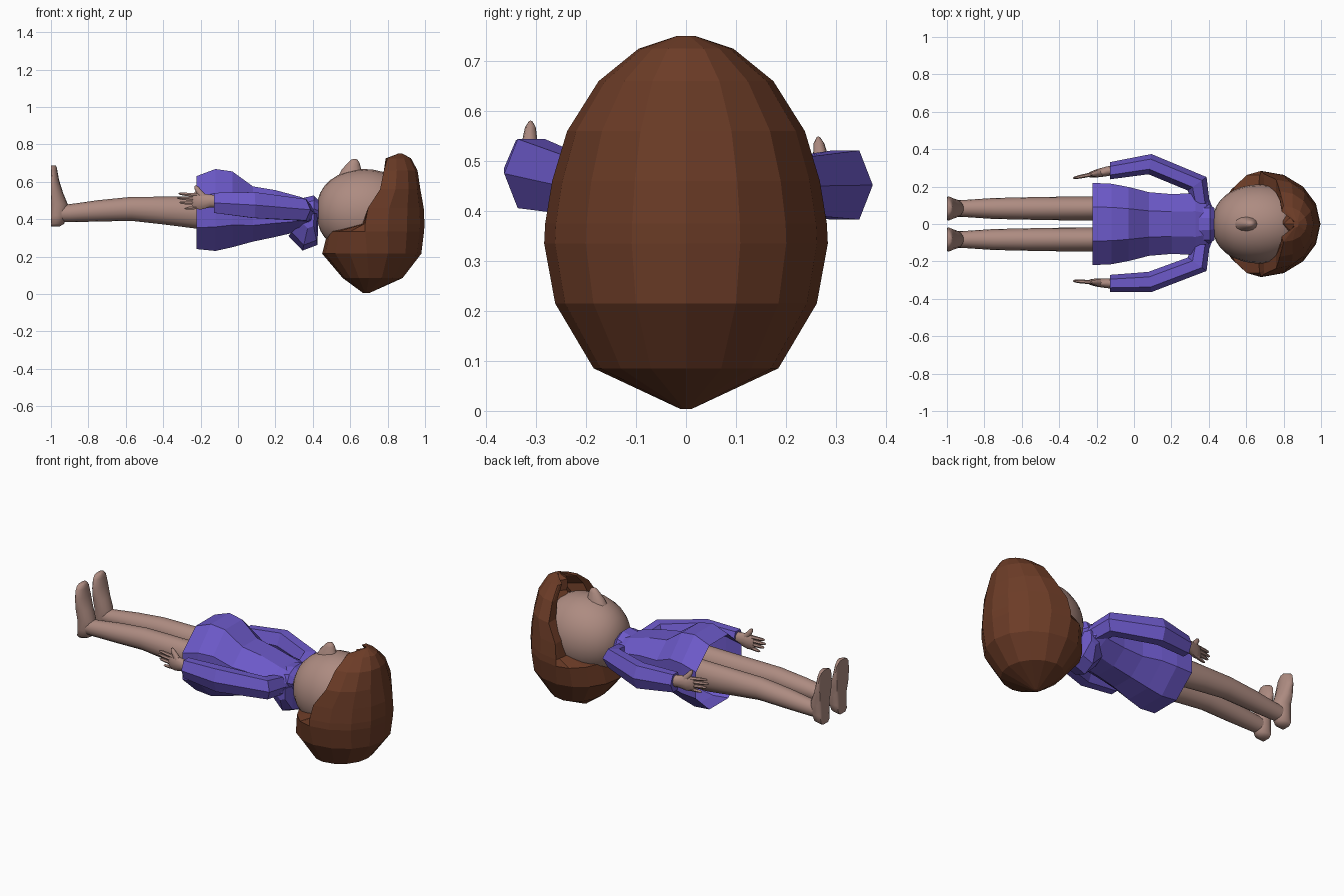
import bpy, bmesh, math
from mathutils import Vector as V


def material(name, rgb):
    m = bpy.data.materials.new(name)
    m.diffuse_color = (*rgb, 1)
    return m


SKIN = material("skin", (0.42, 0.26, 0.22))
CLOTH = material("purple_cloth", (0.15, 0.10, 0.58))
HAIR = material("brown_hair", (0.15, 0.045, 0.02))


def ring(c, a, b, n, rot=0.0):
    """Elliptical ring of n points around c with half-axes a and b."""
    c, a, b = V(c), V(a), V(b)
    return [c + a * math.cos(t) + b * math.sin(t)
            for t in (rot + 2 * math.pi * i / n for i in range(n))]


def loft(name, tubes, mat, smooth=False, cap_start=True, cap_end=True):
    """Skin one or more stacks of rings into a single object."""
    bm = bmesh.new()
    for rings in tubes:
        vs = [[bm.verts.new(p) for p in r] for r in rings]
        n = len(vs[0])
        for r0, r1 in zip(vs, vs[1:]):
            for i in range(n):
                j = (i + 1) % n
                bm.faces.new((r0[i], r0[j], r1[j], r1[i]))
        if cap_start:
            bm.faces.new(vs[0][::-1])
        if cap_end:
            bm.faces.new(vs[-1])
    bmesh.ops.remove_doubles(bm, verts=bm.verts, dist=0.0005)
    bmesh.ops.recalc_face_normals(bm, faces=bm.faces)
    me = bpy.data.meshes.new(name)
    bm.to_mesh(me)
    bm.free()
    me.materials.append(mat)
    ob = bpy.data.objects.new(name, me)
    bpy.context.collection.objects.link(ob)
    if smooth:
        bpy.context.view_layer.objects.active = ob
        ob.select_set(True)
        bpy.ops.object.shade_smooth_by_angle(angle=math.radians(50))
        ob.select_set(False)
    return ob


def along_x(x, y, z, ry, rz, n, rot=0.0):
    return ring((x, y, z), (0, ry, 0), (0, 0, rz), n, rot)


# head and nose
head = []
for i in range(17):
    t = math.pi * i / 16
    s = max(math.sin(t), 0.002) ** 0.85
    head.append(along_x(0.675 - 0.255 * math.cos(t), 0, 0.44, 0.212 * s, 0.228 * s, 24))
loft("head", [head], SKIN, True)
nose = [(0.62, 0.605, 0.075, 0.05), (0.665, 0.607, 0.052, 0.034), (0.70, 0.618, 0.032, 0.023),
        (0.717, 0.622, 0.018, 0.014), (0.722, 0.622, 0.006, 0.005)]
loft("nose", [[ring((x, 0, z), (rx, 0, 0), (0, ry, 0), 12) for z, x, rx, ry in nose]], SKIN, True)
loft("neck", [[along_x(x, 0, 0.43, 0.055, 0.055, 16) for x in (0.34, 0.48)]], SKIN, True)

# hair: stacked outlines, cut open at the face, notched at the fringe
# z, front x, widest x, back x, half width, fringe notch
levels = [(0.004, 0.67, 0.685, 0.70, 0.012, 0), (0.085, 0.56, 0.70, 0.88, 0.185, 0),
          (0.215, 0.45, 0.69, 0.98, 0.262, 0), (0.335, 0.48, 0.68, 0.995, 0.284, 0),
          (0.375, 0.66, 0.68, 0.997, 0.282, 0), (0.46, 0.695, 0.695, 0.993, 0.268, 0),
          (0.56, 0.76, 0.76, 0.975, 0.238, 0.02), (0.66, 0.78, 0.78, 0.96, 0.175, 0.09),
          (0.725, 0.785, 0.80, 0.925, 0.095, 0.05), (0.75, 0.855, 0.86, 0.88, 0.02, 0)]
hair = []
for z, xf, xm, xb, hw, notch in levels:
    pts = []
    for i in range(16):
        t = 2 * math.pi * i / 16
        c = math.cos(t)
        x = xm + c * ((xb - xm) if c > 0 else (xm - xf))
        if i in (7, 9):
            x += notch
        elif i == 8:
            x += notch * 0.25
        pts.append(V((x, hw * math.sin(t), z)))
    hair.append(pts)
loft("hair", [hair], HAIR)

# dress: octagonal body, open at the hem
K = 1 / math.cos(math.pi / 8)
body = [(-0.222, 0.24, 0.63, 0.22), (-0.12, 0.23, 0.668, 0.215), (-0.03, 0.25, 0.655, 0.198),
        (0.08, 0.28, 0.575, 0.17), (0.20, 0.305, 0.555, 0.16), (0.33, 0.335, 0.52, 0.165),
        (0.385, 0.355, 0.50, 0.14), (0.41, 0.37, 0.48, 0.09)]
loft("dress", [[along_x(x, 0, (a + b) / 2, w * K, (b - a) / 2 * K, 8, math.pi / 8)
                for x, a, b, w in body]], CLOTH, cap_start=False)

# collar band and folded hood behind the neck
loft("collar", [[along_x(0.34, 0, 0.44, 0.11, 0.075, 10), along_x(0.405, 0, 0.455, 0.105, 0.075, 10),
                 along_x(0.43, 0, 0.445, 0.085, 0.06, 10), along_x(0.41, 0, 0.44, 0.055, 0.045, 10)]], CLOTH)
side = [(0.43, 0.43), (0.35, 0.41), (0.27, 0.31), (0.345, 0.232), (0.425, 0.262)]
hood = []
for y, k in ((-0.125, 0.4), (-0.075, 0.85), (0, 1), (0.075, 0.85), (0.125, 0.4)):
    hood.append([V((0.39 + (x - 0.39) * k, y, 0.43 + (z - 0.43) * k)) for x, z in side])
loft("hood", [hood], CLOTH)

# arms: side, elbow y, elbow z, cuff y, cuff z, fingertip y
for label, s, ey, ez, cy, cz, ty in (("right", -1, 0.31, 0.475, 0.318, 0.487, 0.305),
                                     ("left", 1, 0.32, 0.452, 0.285, 0.455, 0.247)):
    sleeve = [ring((0.355, s * 0.11, 0.435), (0.05, 0, 0), (0, 0, 0.06), 6),
              ring((0.338, s * 0.215, 0.45), (0.05, s * 0.036, 0), (0, 0, 0.066), 6),
              ring((0.085, s * ey, ez), (0.008, s * 0.054, 0), (0, 0, 0.08), 6),
              ring((-0.128, s * cy, cz), (0, s * 0.046, 0), (0, 0, 0.062), 6)]
    loft(label + "_sleeve", [sleeve], CLOTH)

    def hy(x):
        return s * (cy + (ty - cy) * (-0.128 - x) / 0.19)

    # palm, four fingers and thumb
    palm = [along_x(x, hy(x), cz + dz, ry, rz, 10) for x, dz, ry, rz in
            ((-0.10, 0.008, 0.027, 0.034), (-0.15, 0.010, 0.026, 0.036),
             (-0.20, 0.008, 0.022, 0.046), (-0.235, 0.010, 0.015, 0.043), (-0.245, 0.010, 0.008, 0.034))]
    tubes = [palm]
    for z0, z1, tip in ((0.040, 0.050, -0.318), (0.019, 0.027, -0.326),
                        (-0.002, 0.002, -0.314), (-0.022, -0.030, -0.285)):
        tubes.append([along_x(x, hy(x), cz + z0 + (z1 - z0) * f, r, r, 6) for x, f, r in
                      ((-0.21, 0, 0.012), (tip + 0.035, 0.6, 0.010), (tip + 0.008, 0.9, 0.007), (tip, 1, 0.002))])
    tubes.append([ring((x, hy(x), cz + dz), (r, 0, r * 0.5), (0, r, 0), 8) for x, dz, r in
                  ((-0.175, 0.02, 0.020), (-0.205, 0.055, 0.015), (-0.222, 0.08, 0.011), (-0.228, 0.092, 0.004))])
    loft(label + "_hand", tubes, SKIN, True)

# legs and upright feet
for label, s in (("right", -1), ("left", 1)):
    leg = [(-0.05, 0.435, 0.066, 0.088), (-0.22, 0.435, 0.064, 0.086), (-0.40, 0.446, 0.063, 0.074),
           (-0.57, 0.455, 0.060, 0.064), (-0.75, 0.444, 0.056, 0.057), (-0.90, 0.432, 0.046, 0.048),
           (-0.965, 0.43, 0.044, 0.046)]
    loft(label + "_leg", [[along_x(x, s * 0.083, z, ry, rz, 16) for x, z, ry, rz in leg]], SKIN, True)
    foot = []
    for z, top, w in ((0.36, -0.955, 0.025), (0.375, -0.93, 0.043), (0.42, -0.912, 0.05),
                      (0.48, -0.91, 0.052), (0.54, -0.935, 0.058), (0.61, -0.957, 0.065),
                      (0.66, -0.966, 0.056), (0.68, -0.97, 0.04), (0.687, -0.975, 0.02)):
        r = ring(((top - 1.03) / 2, s * 0.083, z), ((top + 1.03) / 2, 0, 0), (0, w, 0), 16)
        foot.append([V((max(p.x, -1.0), p.y, p.z)) for p in r])  # flat sole
    loft(label + "_foot", [foot], SKIN, True)
